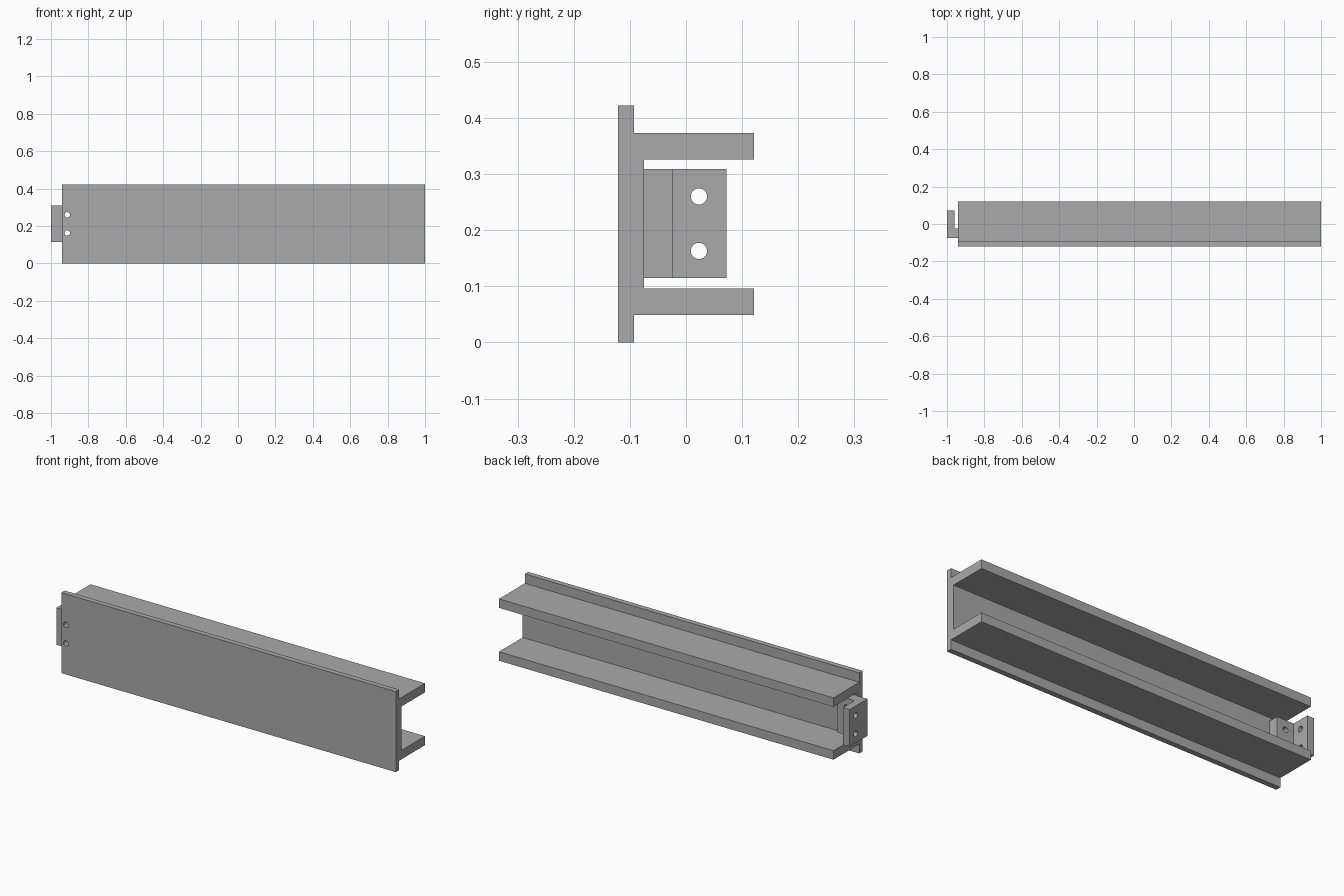
import bpy
import bmesh
from math import radians
from mathutils import Matrix, Vector

if "Cube" in bpy.data.objects:
    bpy.data.objects.remove(bpy.data.objects["Cube"])

grey = bpy.data.materials.new("plain_grey")
grey.use_nodes = True
grey.diffuse_color = (0.4, 0.4, 0.4, 1)
grey.node_tree.nodes["Principled BSDF"].inputs["Base Color"].default_value = (0.4, 0.4, 0.4, 1)

LEFT, RIGHT = 1.0, -0.94
HOLE_Z = (0.163, 0.26)
HOLE_R = 0.0145


def extrude(name, points, direction):
    """Extrude a closed outline of 3D points into a solid object."""
    bm = bmesh.new()
    face = bm.faces.new([bm.verts.new(p) for p in points])
    new = bmesh.ops.extrude_face_region(bm, geom=[face])["geom"]
    bmesh.ops.translate(bm, vec=Vector(direction),
                        verts=[v for v in new if isinstance(v, bmesh.types.BMVert)])
    bmesh.ops.recalc_face_normals(bm, faces=bm.faces)
    return finish(name, bm)


def finish(name, bm):
    mesh = bpy.data.meshes.new(name)
    bm.to_mesh(mesh)
    bm.free()
    mesh.materials.append(grey)
    obj = bpy.data.objects.new(name, mesh)
    bpy.context.collection.objects.link(obj)
    return obj


def hole_cutter(name, centres, rotation):
    """A helper object with one cylinder per bolt hole."""
    bm = bmesh.new()
    for centre in centres:
        bmesh.ops.create_cone(bm, cap_ends=True, segments=32, radius1=HOLE_R,
                              radius2=HOLE_R, depth=0.3,
                              matrix=Matrix.Translation(centre) @ rotation)
    obj = finish(name, bm)
    obj.hide_render = True
    obj.hide_viewport = True
    return obj


def cut(obj, cutter):
    mod = obj.modifiers.new("bolt_holes", 'BOOLEAN')
    mod.operation = 'DIFFERENCE'
    mod.solver = 'EXACT'
    mod.object = cutter


# Face plate and U channel in one cross-section, mirrored about mid height
MID = 0.211
upper = [(-0.121, 0.211), (-0.093, 0.211), (-0.093, 0.162),
         (0.121, 0.162), (0.121, 0.115), (-0.075, 0.115)]
section = upper + [(y, -z) for y, z in reversed(upper)]
channel = extrude("faced_channel", [(RIGHT, y, MID + z) for y, z in section],
                  (LEFT - RIGHT, 0, 0))

# Angle bracket bolted to the web, with its upright leg past the channel end
outline = [(-1, -0.075), (-0.862, -0.075), (-0.862, -0.024),
           (-0.96, -0.024), (-0.96, 0.072), (-1, 0.072)]
bracket = extrude("end_bracket", [(x, y, 0.115) for x, y in outline], (0, 0, 0.194))

# Bolt holes through the web and through the bracket's upright leg
web_holes = hole_cutter("web_hole_cutter", [(-0.913, -0.075, z) for z in HOLE_Z],
                        Matrix.Rotation(radians(90), 4, 'X'))
leg_holes = hole_cutter("leg_hole_cutter", [(-1, 0.023, z) for z in HOLE_Z],
                        Matrix.Rotation(radians(90), 4, 'Y'))
cut(channel, web_holes)
cut(bracket, web_holes)
cut(bracket, leg_holes)
